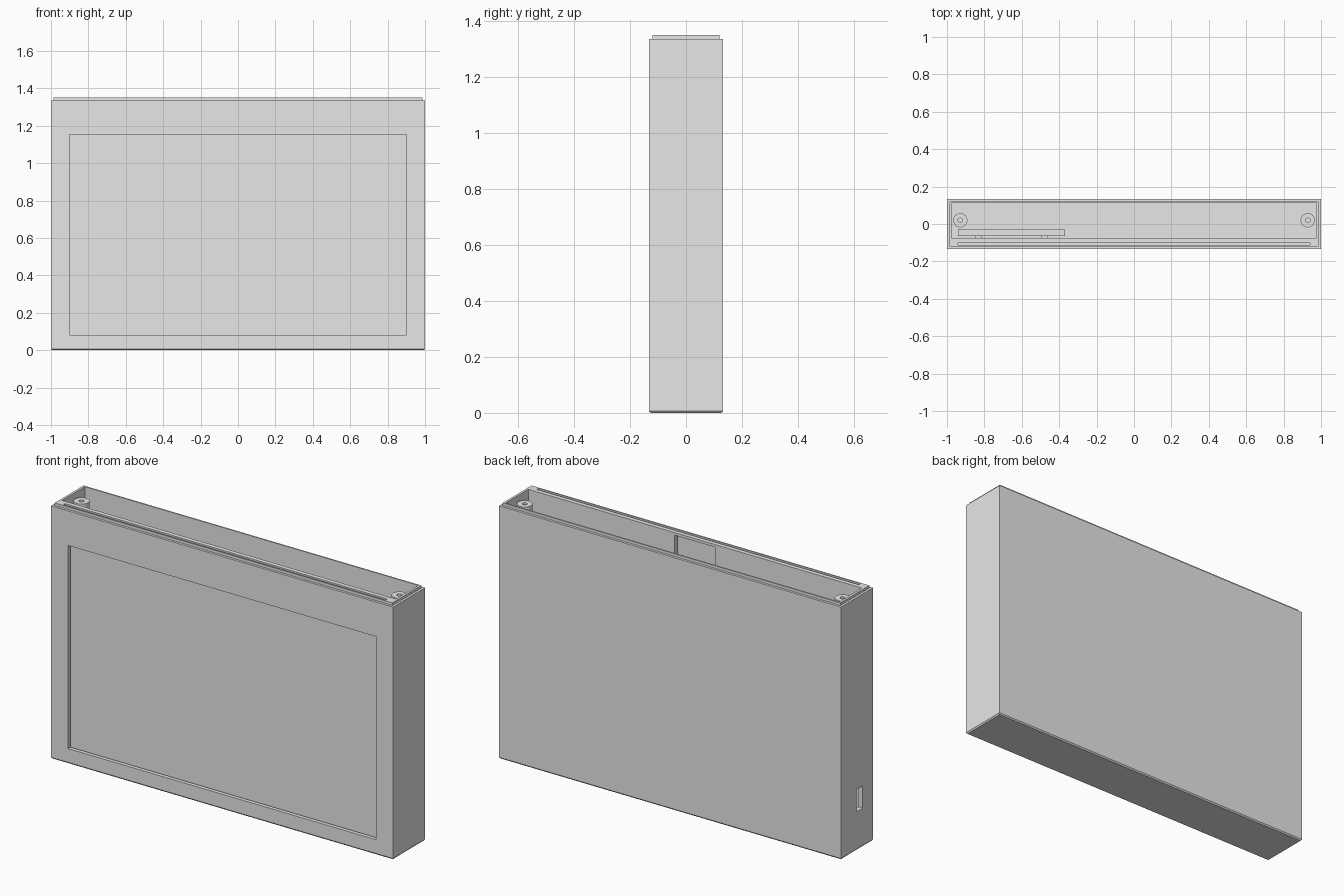
import bpy, bmesh, math
from mathutils import Matrix, Vector

cube = bpy.data.objects.get("Cube")
if cube:
    bpy.data.objects.remove(cube, do_unlink=True)

grey = bpy.data.materials.new("plain_grey")
grey.use_nodes = True
grey.diffuse_color = (0.8, 0.8, 0.8, 1)
grey.node_tree.nodes["Principled BSDF"].inputs["Base Color"].default_value = grey.diffuse_color


def finish(bm, name):
    """Turn a bmesh into a named grey object."""
    bmesh.ops.recalc_face_normals(bm, faces=bm.faces)
    mesh = bpy.data.meshes.new(name)
    bm.to_mesh(mesh)
    bm.free()
    mesh.materials.append(grey)
    obj = bpy.data.objects.new(name, mesh)
    bpy.context.collection.objects.link(obj)
    return obj


def add_box(bm, xs, ys, zs):
    """Add a box given its extents on each axis."""
    lo, hi = Vector((xs[0], ys[0], zs[0])), Vector((xs[1], ys[1], zs[1]))
    m = Matrix.Translation((lo + hi) / 2) @ Matrix.Diagonal((*(hi - lo), 1))
    bmesh.ops.create_cube(bm, size=1, matrix=m)


def cut(target, name, xs, ys, zs):
    """Subtract a box from the target."""
    bm = bmesh.new()
    add_box(bm, xs, ys, zs)
    cutter = finish(bm, name)
    cutter.hide_render = True
    mod = target.modifiers.new(name, 'BOOLEAN')
    mod.operation, mod.solver, mod.object = 'DIFFERENCE', 'EXACT', cutter
    bpy.context.view_layer.objects.active = target
    bpy.ops.object.modifier_apply(modifier=mod.name)
    bpy.data.objects.remove(cutter, do_unlink=True)


WIDTH, DEPTH, FLOOR = 1.0, 0.133, 0.025
SHOULDER, TOP = 1.336, 1.35
INNER_FRONT = -0.076

# Case: stacked rectangles with a bevelled base and a stepped lip on top
bm = bmesh.new()
rings = []
for z, inset in ((0, 0.006), (0.007, 0), (SHOULDER, 0), (SHOULDER, 0.0125), (TOP, 0.0125)):
    x, y = WIDTH - inset, DEPTH - inset
    rings.append([bm.verts.new(p) for p in ((-x, -y, z), (x, -y, z), (x, y, z), (-x, y, z))])
for a, b in zip(rings, rings[1:]):
    for i in range(4):
        j = (i + 1) % 4
        bm.faces.new((a[i], a[j], b[j], b[i]))
bm.faces.new(rings[0])
bm.faces.new(rings[-1])
case = finish(bm, "case")

# Openings: main cavity, panel slot, front window, cable gap, side port
cut(case, "cavity", (-0.975, 0.975), (INNER_FRONT, 0.113), (FLOOR, 1.5))
cut(case, "panel_slot", (-0.942, 0.942), (-0.113, -0.099), (0.04, 1.5))
cut(case, "window", (-0.9, 0.9), (-0.2, -0.105), (0.08, 1.153))
cut(case, "cable_gap", (-0.12, 0.12), (-0.106, -0.05), (1.17, SHOULDER))
cut(case, "side_port", (-1.1, -0.96), (-0.047, 0.004), (0.205, 0.322))

# Screw posts: lathed columns with a blind hole
for side, name in ((1, "left_screw_post"), (-1, "right_screw_post")):
    bm = bmesh.new()
    profile = ((0.038, FLOOR), (0.038, 1.323), (0.012, 1.323), (0.012, 1.2), (0, 1.2))
    verts = [bm.verts.new((r, 0, z)) for r, z in profile]
    edges = [bm.edges.new(pair) for pair in zip(verts, verts[1:])]
    bmesh.ops.spin(bm, geom=verts + edges, cent=(0, 0, 0), axis=(0, 0, 1),
                   angle=math.tau, steps=32)
    bmesh.ops.remove_doubles(bm, verts=bm.verts, dist=0.0001)
    bmesh.ops.translate(bm, verts=bm.verts, vec=(side * 0.929, 0.02, 0))
    post = finish(bm, name)
    bpy.ops.object.select_all(action='DESELECT')
    post.select_set(True)
    bpy.context.view_layer.objects.active = post
    bpy.ops.object.shade_smooth_by_angle()

# Board tray: base plate with end lips, held on four standoffs
left, right, low, high = -0.942, -0.369, 0.14, 0.385
bm = bmesh.new()
add_box(bm, (left, right), (-0.063, -0.048), (low, high))
for x in (left, right - 0.014):
    add_box(bm, (x, x + 0.014), (-0.048, -0.03), (low, high))
for z in (low, high - 0.014):
    add_box(bm, (left + 0.014, right - 0.014), (-0.048, -0.03), (z, z + 0.014))
finish(bm, "board_tray")

bm = bmesh.new()
for x in (-0.85, -0.497):
    for z in (low + 0.02, high - 0.057):
        add_box(bm, (x, x + 0.037), (INNER_FRONT, -0.063), (z, z + 0.037))
finish(bm, "tray_standoffs")
